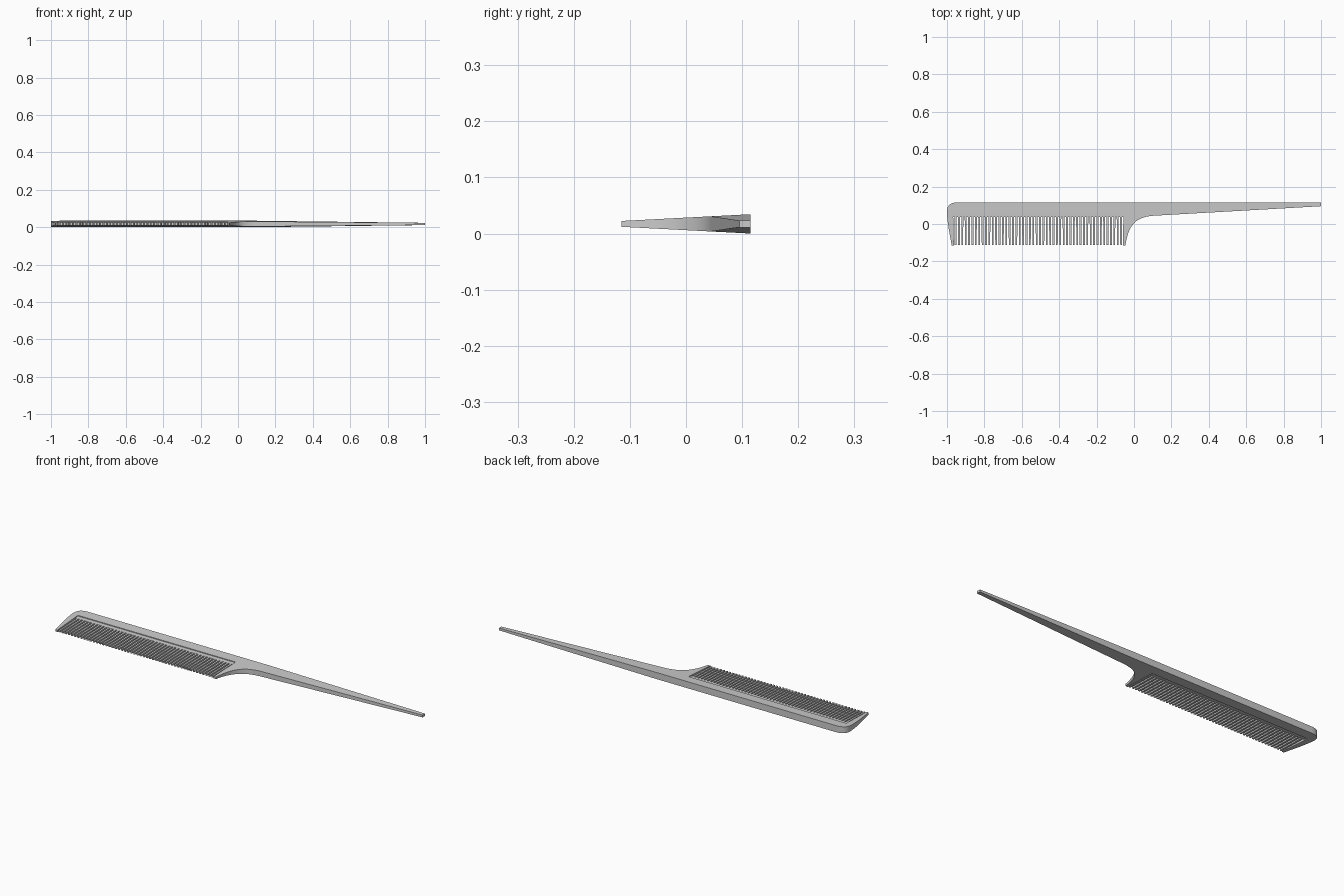
import bpy, bmesh, math

if "Cube" in bpy.data.objects:
    bpy.data.objects.remove(bpy.data.objects["Cube"])

ZC = 0.0172  # mid plane of the comb


def half(y):
    """Half thickness of the wedge: thick at the spine, thin at the tips."""
    t = (y + 0.115) / 0.23
    return 0.0052 + (0.0172 - 0.0052) * t


def finish(bm, name):
    bmesh.ops.recalc_face_normals(bm, faces=bm.faces)
    me = bpy.data.meshes.new(name)
    bm.to_mesh(me)
    bm.free()
    ob = bpy.data.objects.new(name, me)
    bpy.context.collection.objects.link(ob)
    bpy.context.view_layer.objects.active = ob
    ob.select_set(True)
    bpy.ops.object.shade_smooth_by_angle(angle=math.radians(30))
    ob.select_set(False)
    return ob


def bezier(a, b, c, d, n):
    pts = []
    for i in range(n + 1):
        t = i / n
        s = 1 - t
        pts.append(tuple(s**3 * a[k] + 3*s*s*t * b[k] + 3*s*t*t * c[k] + t**3 * d[k] for k in (0, 1)))
    return pts


# Frame: spine, end teeth and tapering tail in one solid
corner = bezier((-0.945, 0.115), (-0.98, 0.115), (-1.0, 0.10), (-1.0, 0.068), 10)
left = bezier((-1.0, 0.068), (-1.0, 0.01), (-0.985, -0.05), (-0.975, -0.115), 8)[1:]
notch = [(-0.963, -0.115), (-0.967, 0.06), (-0.056, 0.06), (-0.060, -0.115)]
throat = bezier((-0.046, -0.115), (-0.03, 0.0), (0.015, 0.037), (0.10, 0.044), 14)
head = corner + left + notch + throat + [(0.10, 0.115)]

bm = bmesh.new()
layers = []
for s in (1, -1):
    vs = [bm.verts.new((x, y, ZC + s * half(y))) for x, y in head]
    tip = [bm.verts.new((1.0, y, ZC + s * 0.006)) for y in (0.095, 0.115)]
    bm.faces.new(vs)
    bm.faces.new((vs[-2], tip[0], tip[1], vs[-1]))
    layers.append(vs[:-1] + tip + vs[-1:])
up, lo = layers
for i in range(len(up)):
    j = (i + 1) % len(up)
    bm.faces.new((up[i], up[j], lo[j], lo[i]))
finish(bm, "comb_frame")


def wedge(bm, x0, x1, y0, h0, y1, h1, taper=1.0):
    """Box between x0 and x1 whose thickness changes along y."""
    xm, w = (x0 + x1) / 2, (x1 - x0) / 2
    ring = []
    for y, h, k in ((y0, h0, taper), (y1, h1, 1.0)):
        ring.append([bm.verts.new((xm + sx * w * k, y, ZC + sz * h))
                     for sx, sz in ((-1, -1), (1, -1), (1, 1), (-1, 1))])
    a, b = ring
    bm.faces.new(a)
    bm.faces.new(b[::-1])
    for i in range(4):
        j = (i + 1) % 4
        bm.faces.new((a[i], b[i], b[j], a[j]))


# Recessed band that carries the teeth
bm = bmesh.new()
wedge(bm, -0.968, -0.055, 0.038, 0.0090, 0.063, 0.0105)
finish(bm, "tooth_root_band")

# Row of fine teeth
bm = bmesh.new()
COUNT = 50
pitch = (0.963 - 0.060) / COUNT
for i in range(COUNT):
    x = -0.963 + (i + 0.5) * pitch
    wedge(bm, x - pitch * 0.29, x + pitch * 0.29, -0.113, 0.0045, 0.045, 0.0088, 0.85)
finish(bm, "fine_teeth")
